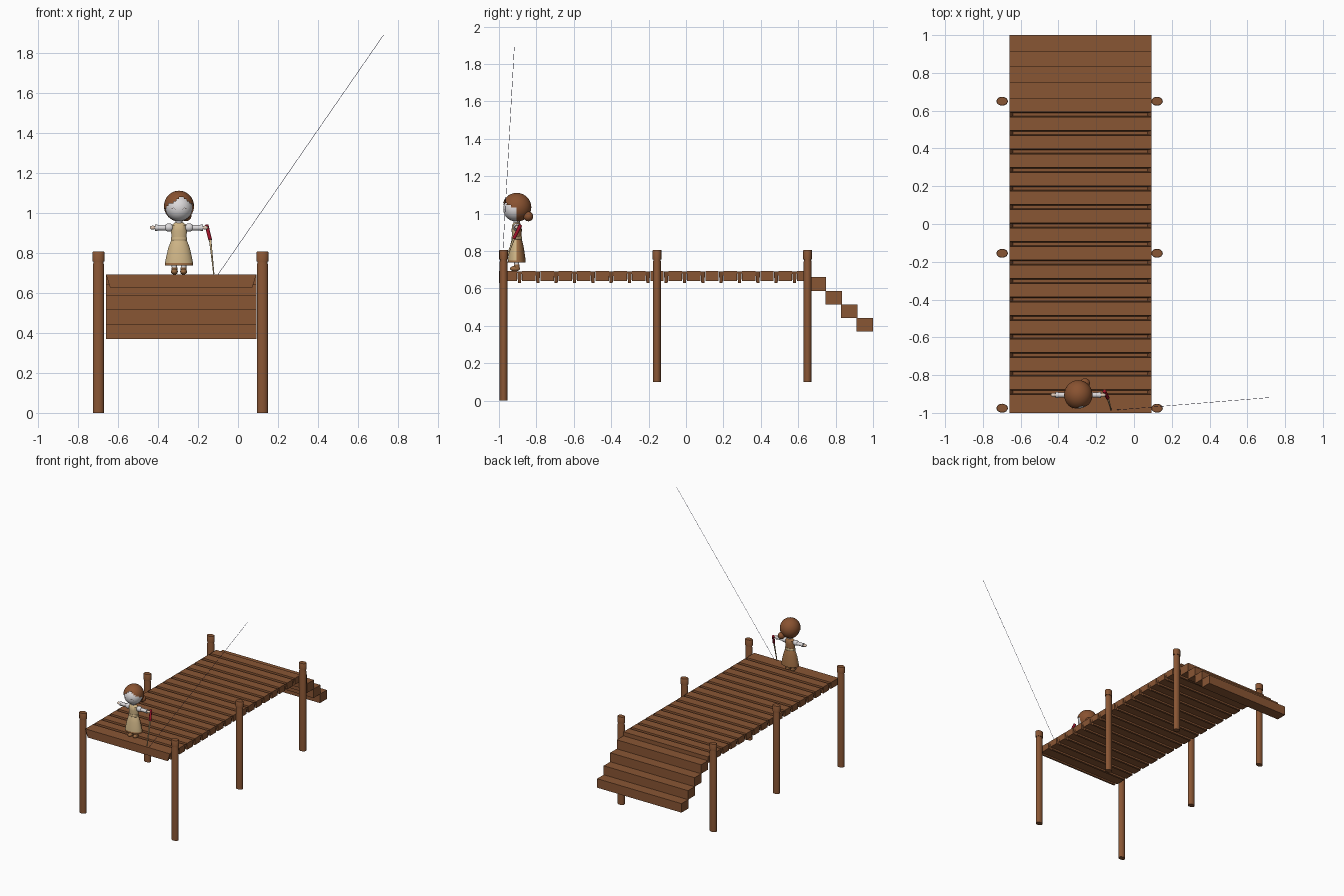
import bpy, bmesh, math
from mathutils import Vector, Matrix

if "Cube" in bpy.data.objects:
    bpy.data.objects.remove(bpy.data.objects["Cube"])


def material(name, rgb):
    m = bpy.data.materials.new(name)
    m.diffuse_color = (*rgb, 1)
    m.use_nodes = True
    m.node_tree.nodes["Principled BSDF"].inputs["Base Color"].default_value = m.diffuse_color
    return m


WOOD = material("brown_wood", (0.25, 0.092, 0.034))
HAIR = material("chestnut", (0.25, 0.085, 0.03))
CREAM = material("cream_cloth", (0.62, 0.46, 0.24))
DRESS = material("dress_brown", (0.33, 0.15, 0.055))
WHITE = material("pale_white", (0.72, 0.70, 0.71))
SKIN = material("skin", (0.75, 0.58, 0.46))
RED = material("red_grip", (0.32, 0.006, 0.02))
NAVY = material("navy_line", (0.02, 0.02, 0.09))
DARK = material("dark_detail", (0.04, 0.018, 0.012))


def finish(bm, name, mats, smooth=False):
    bmesh.ops.recalc_face_normals(bm, faces=bm.faces)
    me = bpy.data.meshes.new(name)
    bm.to_mesh(me)
    bm.free()
    ob = bpy.data.objects.new(name, me)
    bpy.context.collection.objects.link(ob)
    for m in mats:
        me.materials.append(m)
    if smooth:
        bpy.ops.object.select_all(action='DESELECT')
        ob.select_set(True)
        bpy.context.view_layer.objects.active = ob
        bpy.ops.object.shade_smooth_by_angle(angle=math.radians(40))
    return ob


def prism(bm, low, high, cap=True):
    """Solid between two rectangles, each (x0, x1, y0, y1, z)."""
    rings = []
    for x0, x1, y0, y1, z in (low, high):
        rings.append([bm.verts.new((x, y, z)) for x, y in ((x0, y0), (x1, y0), (x1, y1), (x0, y1))])
    a, b = rings
    bm.faces.new(a[::-1])
    if cap:
        bm.faces.new(b)
    for i in range(4):
        j = (i + 1) % 4
        bm.faces.new((a[i], a[j], b[j], b[i]))


def lathe(name, profile, centre, mats, sides=24, sy=1.0, rule=None):
    """Closed turned shape from (radius, z) points, squashed in y by sy."""
    bm = bmesh.new()
    rings = []
    for r, z in profile:
        rings.append([bm.verts.new((centre[0] + r * math.cos(t), centre[1] + sy * r * math.sin(t), z))
                      for t in (2 * math.pi * k / sides for k in range(sides))])
    for a, b in zip(rings, rings[1:]):
        for i in range(sides):
            j = (i + 1) % sides
            bm.faces.new((a[i], a[j], b[j], b[i]))
    bm.faces.new(rings[0])
    bm.faces.new(rings[-1])
    if rule:
        for f in bm.faces:
            f.material_index = rule(f.calc_center_median())
    return finish(bm, name, mats, True)


def tube(name, p, q, r1, r2, mat, sides=12):
    p, q = Vector(p), Vector(q)
    d = q - p
    bm = bmesh.new()
    mx = Matrix.Translation((p + q) / 2) @ d.to_track_quat('Z', 'Y').to_matrix().to_4x4()
    bmesh.ops.create_cone(bm, cap_ends=True, segments=sides, radius1=r1, radius2=r2, depth=d.length, matrix=mx)
    return finish(bm, name, [mat], True)


def ball(name, c, size, mat, keep=None):
    """Ellipsoid; faces failing the keep rule (unit coordinates) are cut away."""
    bm = bmesh.new()
    bmesh.ops.create_uvsphere(bm, u_segments=32, v_segments=20, radius=1)
    if keep:
        bmesh.ops.delete(bm, geom=[f for f in bm.faces if not keep(f.calc_center_median())], context='FACES')
    for v in bm.verts:
        v.co = Vector(c) + Vector(v.co[i] * size[i] for i in range(3))
    return finish(bm, name, [mat], True)


# deck boards with tapered troughs between them
X0, X1, TOP = -0.66, 0.092, 0.692
bm = bmesh.new()
grooves = [0.58 - 0.098 * i for i in range(16)][::-1]
start = -0.985
for g in grooves + [0.678]:
    prism(bm, (X0, X1, start, g - 0.013, 0.64), (X0, X1, start, g - 0.013, TOP))
    start = g + 0.013
finish(bm, "deck_boards", [WOOD])
bm = bmesh.new()
for g in grooves:
    prism(bm, (X0 + 0.02, X1 - 0.02, g - 0.008, g + 0.008, 0.63),
          (X0, X1, g - 0.013, g + 0.013, TOP - 0.001), cap=False)
finish(bm, "deck_troughs", [WOOD])

# tapered front board
bm = bmesh.new()
prism(bm, (X0 + 0.02, X1 - 0.02, -1.0, -0.985, 0.628), (X0, X1, -1.0, -0.985, TOP))
finish(bm, "front_board", [WOOD])

# steps at the back
bm = bmesh.new()
for i in range(4):
    y, z = 0.662 + 0.0835 * i, 0.66 - 0.0725 * i
    prism(bm, (X0, X1, y, y + 0.0875, z - 0.0725), (X0, X1, y, y + 0.0875, z))
finish(bm, "steps", [WOOD])

# oval posts with a groove below the cap
for y, base, row in ((-0.975, 0.0, "front"), (-0.155, 0.1, "middle"), (0.65, 0.1, "back")):
    for x, side in ((-0.698, "left"), (0.122, "right")):
        lathe(f"{row}_{side}_post", [(0.028, base), (0.028, 0.74), (0.025, 0.75), (0.025, 0.756),
                                     (0.0305, 0.756), (0.0305, 0.803), (0.028, 0.806)],
              (x, y), [WOOD], 16, 0.77)

# figure: dress with a cream front
CX, CY = -0.295, -0.905
lathe("dress", [(0.06, 0.738), (0.071, 0.738), (0.070, 0.75), (0.064, 0.78), (0.055, 0.82), (0.043, 0.855),
                (0.037, 0.865), (0.037, 0.88), (0.04, 0.91), (0.038, 0.938), (0.02, 0.952)],
      (CX, CY), [DRESS, CREAM], 28, 0.68,
      lambda c: int(c.y < CY - 0.002 and c.z > 0.747))
lathe("waist_band", [(0.039, 0.861), (0.041, 0.863), (0.041, 0.876), (0.039, 0.878)], (CX, CY), [CREAM], 28, 0.7)
tube("neck", (CX, CY, 0.94), (CX, CY, 0.98), 0.017, 0.017, WHITE)

# head, parted hair and bun
ball("head", (CX, CY - 0.006, 1.025), (0.068, 0.066, 0.066), WHITE)


def hair_keep(u):
    if u.y > 0.0:
        return True
    fringe = 0.66 - 0.75 * abs(u.x - 0.12)
    return u.z > fringe and u.z > -0.35


ball("hair", (CX, CY, 1.034), (0.075, 0.078, 0.077), HAIR, hair_keep)
ball("hair_bun", (CX + 0.035, CY + 0.062, 0.985), (0.027, 0.026, 0.026), HAIR)

# closed eyes, drawn as small arcs on the face
for s, side in ((-1, "left"), (1, "right")):
    bm = bmesh.new()
    pts = []
    for k in range(7):
        t = math.pi * k / 6
        x, z = s * 0.027 + 0.011 * math.cos(t), -0.008 + 0.008 * math.sin(t)
        y = -0.0675 * math.sqrt(1 - (x / 0.068) ** 2 - (z / 0.066) ** 2)
        pts.append([bm.verts.new((CX + x, CY - 0.006 + y, 1.025 + z + d)) for d in (-0.001, 0.001)])
    for a, b in zip(pts, pts[1:]):
        bm.faces.new((a[0], b[0], b[1], a[1]))
    finish(bm, side + "_eye", [DARK])

# arms, legs and shoes, one set per side
for s, side in ((-1, "left"), (1, "right")):
    def ax(d):
        return (CX + s * d, CY, 0.926)
    ball(side + "_shoulder_puff", (CX + s * 0.05, CY, 0.927), (0.024, 0.02, 0.021), WHITE)
    tube(side + "_sleeve", ax(0.05), ax(0.116), 0.015, 0.013, WHITE)
    tube(side + "_cuff", ax(0.108), ax(0.12), 0.0155, 0.0155, WHITE)
    ball(side + "_hand", ax(0.131), (0.015, 0.011, 0.010), SKIN)
    tube(side + "_leg", (CX + s * 0.023, CY, 0.715), (CX + s * 0.023, CY, 0.77), 0.013, 0.014, WHITE)
    ball(side + "_shoe", (CX + s * 0.023, CY - 0.009, 0.706), (0.017, 0.027, 0.0145), DRESS)
    tube(side + "_shoe_collar", (CX + s * 0.023, CY, 0.705), (CX + s * 0.023, CY, 0.727), 0.015, 0.015, DRESS)

# fishing rod and line
tube("rod_grip", (-0.157, -0.885, 0.938), (-0.139, -0.921, 0.865), 0.0095, 0.009, RED)
tube("rod_shaft", (-0.139, -0.921, 0.865), (-0.121, -0.985, 0.694), 0.006, 0.003, CREAM)
tube("fishing_line", (-0.10, -0.985, 0.692), (0.728, -0.918, 1.89), 0.001, 0.001, NAVY, 6)
